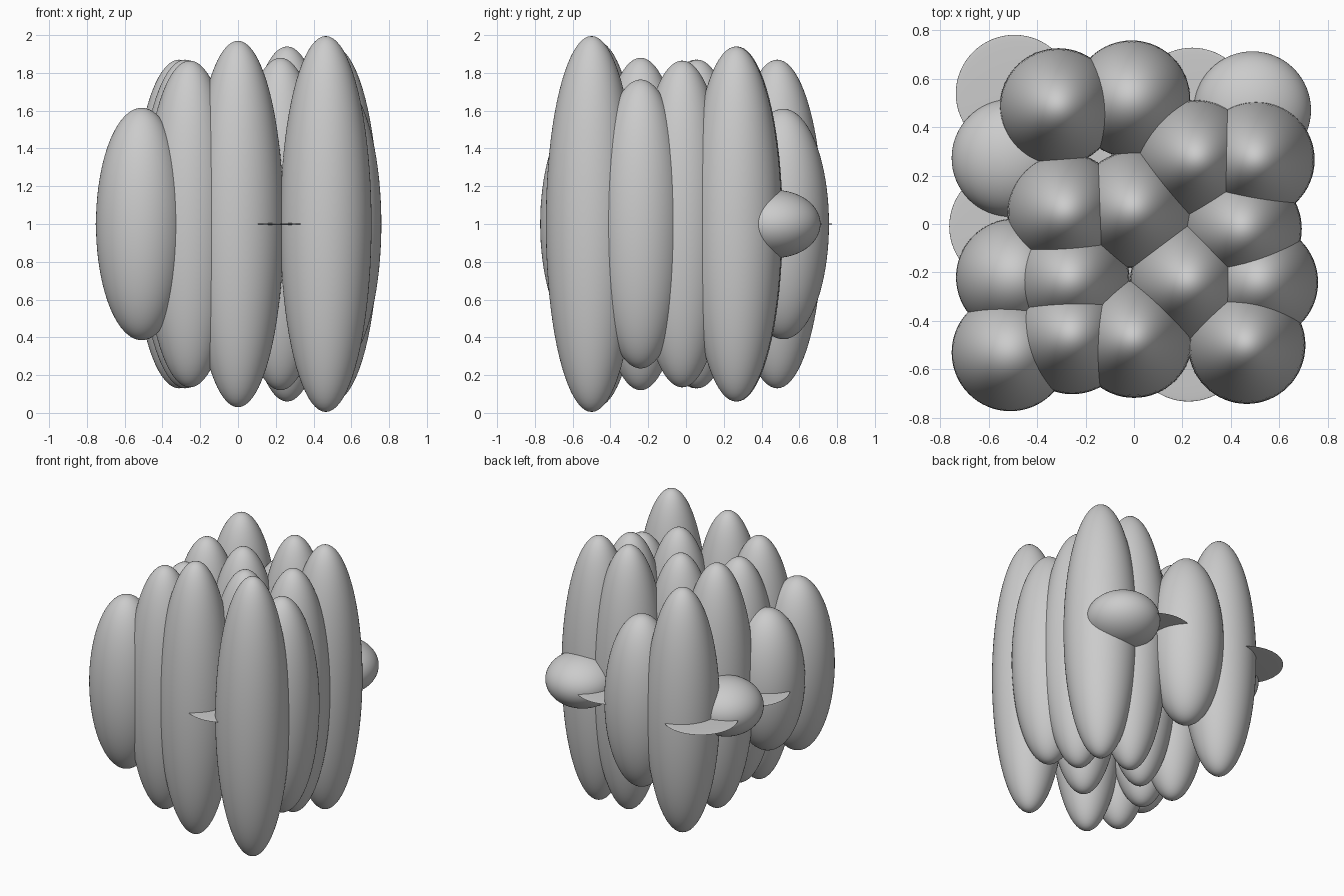
import bpy

RADIUS = 0.242
FLAT = 0.006

# Each row runs left to right: (x, y, half height); rows go front to back
rows = [
    [(-0.51, -0.53, 0.615), (-0.255, -0.46, 0.865), (0.0, -0.475, 0.97),
     (0.225, -0.49, FLAT), (0.465, -0.50, 0.995)],
    [(-0.492, -0.22, 0.50), (-0.26, -0.23, 0.80), (-0.01, -0.25, FLAT),
     (0.225, -0.24, 0.88), (0.517, -0.24, 0.765)],
    [(-0.52, -0.01, FLAT), (-0.28, 0.05, 0.87), (0.0, 0.06, 0.87),
     (0.24, 0.0, FLAT), (0.45, -0.02, 0.865)],
    [(-0.51, 0.272, 0.19), (-0.25, 0.25, FLAT), (0.0, 0.25, FLAT),
     (0.26, 0.27, 0.94), (0.503, 0.265, 0.94)],
    [(-0.493, 0.538, FLAT), (-0.312, 0.483, 0.87), (-0.01, 0.515, 0.61),
     (0.24, 0.485, FLAT), (0.488, 0.47, 0.18)],
]


def ellipsoid(name, x, y, half_height):
    bpy.ops.mesh.primitive_uv_sphere_add(segments=64, ring_count=40, radius=1,
                                         location=(x, y, 1))
    ob = bpy.context.object
    ob.name = name
    ob.scale = (RADIUS, RADIUS, half_height)
    bpy.ops.object.transform_apply(location=False, rotation=False, scale=True)
    bpy.ops.object.shade_smooth()


# Cluster of stretched spheres sharing one mid height
for r, row in enumerate(rows, 1):
    for c, (x, y, h) in enumerate(row, 1):
        kind = "flat_disc" if h == FLAT else "ellipsoid"
        ellipsoid(f"{kind}_row{r}_col{c}", x, y, h)
